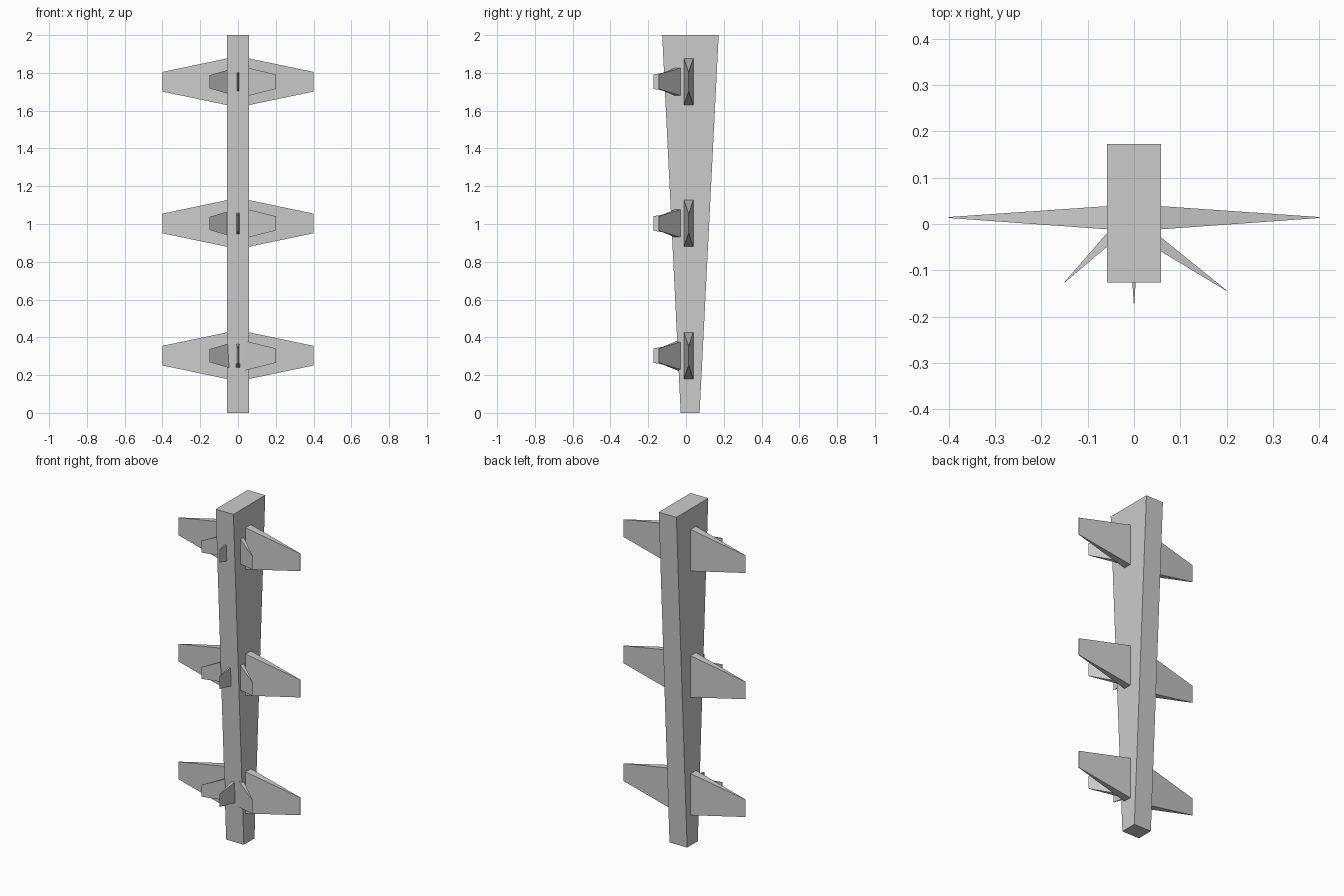
import bpy

if "Cube" in bpy.data.objects:
    bpy.data.objects.remove(bpy.data.objects["Cube"])


def loft(name, lower, upper):
    """Closed solid joining two matching four-point loops."""
    faces = [(3, 2, 1, 0), (4, 5, 6, 7)]
    faces += [(i, (i + 1) % 4, (i + 1) % 4 + 4, i + 4) for i in range(4)]
    mesh = bpy.data.meshes.new(name)
    mesh.from_pydata(lower + upper, [], faces)
    obj = bpy.data.objects.new(name, mesh)
    bpy.context.collection.objects.link(obj)
    bpy.context.view_layer.objects.active = obj
    obj.select_set(True)
    bpy.ops.object.mode_set(mode='EDIT')
    bpy.ops.mesh.select_all(action='SELECT')
    bpy.ops.mesh.normals_make_consistent(inside=False)
    bpy.ops.object.mode_set(mode='OBJECT')
    obj.select_set(False)
    return obj


def rect(z, x, y0, y1):
    return [(-x, y0, z), (x, y0, z), (x, y1, z), (-x, y1, z)]


def fin(name, z, root_a, root_b, root_h, tip, tip_h):
    """Tapered wedge from a thick root to a near-sharp tip edge."""
    def loop(a, b, h):
        return [(*a, z - h), (*b, z - h), (*b, z + h), (*a, z + h)]
    ax, ay = root_a
    bx, by = root_b
    k = 0.02  # tip thickness relative to root
    dx, dy = (bx - ax) * k, (by - ay) * k
    tip_a = (tip[0] - dx, tip[1] - dy)
    tip_b = (tip[0] + dx, tip[1] + dy)
    return loft(name, loop(root_a, root_b, root_h), loop(tip_a, tip_b, tip_h))


# Tapered post, deeper at the top
loft("post", rect(0, 0.058, -0.028, 0.072), rect(2, 0.058, -0.126, 0.173))

for level, z in (("lower", 0.303), ("middle", 1.003), ("upper", 1.753)):
    # Large side fins
    for side, s in (("left", -1), ("right", 1)):
        fin(f"{level}_{side}_large_fin", z, (s * 0.05, -0.012), (s * 0.05, 0.039),
            0.125, (s * 0.4, 0.014), 0.052)
    # Small angled fins, longer on the right
    fin(f"{level}_right_small_fin", z, (0.03, -0.042), (0.03, -0.006),
        0.08, (0.2, -0.144), 0.038)
    fin(f"{level}_left_small_fin", z, (-0.03, -0.025), (-0.03, 0.013),
        0.07, (-0.15, -0.126), 0.035)
    # Thin front fin
    fin(f"{level}_front_fin", z, (-0.012, 0.0), (0.012, 0.0),
        0.07, (0, -0.172), 0.038)
